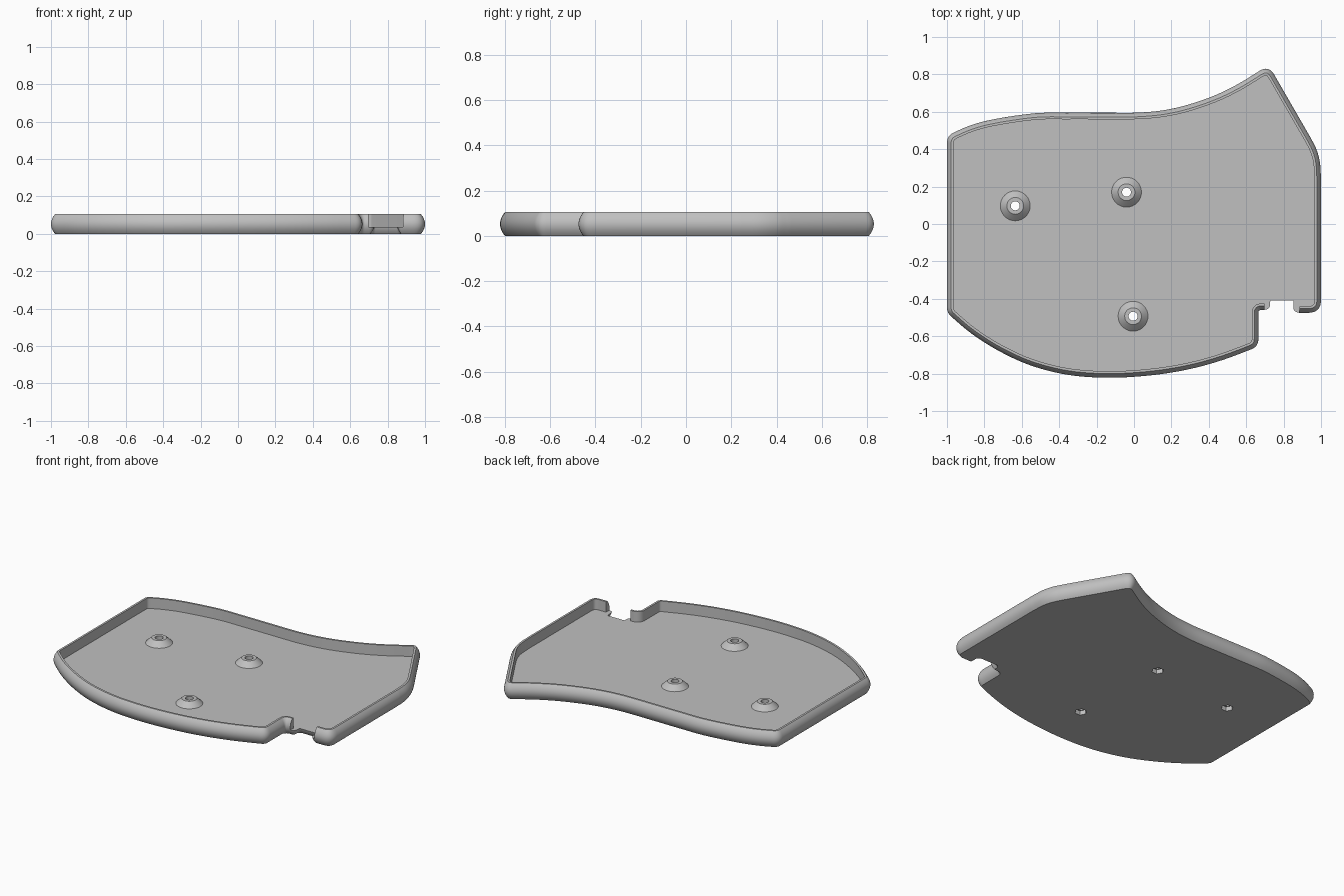
import bpy, bmesh, math
from mathutils import Vector

old = bpy.data.objects.get("Cube")
if old:
    bpy.data.objects.remove(old, do_unlink=True)

grey = bpy.data.materials.new("plain grey")
grey.use_nodes = True
COLOUR = (0.53, 0.53, 0.53, 1)
grey.diffuse_color = COLOUR
grey.node_tree.nodes["Principled BSDF"].inputs["Base Color"].default_value = COLOUR

HEIGHT, FLOOR, WALL, BULGE = 0.105, 0.037, 0.035, 0.022
POCKET, HOLE_R, POCKET_R, BOSS_R = 0.028, 0.024, 0.036, 0.08
ARC = 8  # pieces in each rounded corner
BOSSES = {"right": (-.635, .097), "middle": (-.04, .17), "front": (-.005, -.493)}


def smooth_run(pts, steps=6):
    """Sample a smooth curve through the points; two points stay a line."""
    p = [Vector(q) for q in pts]
    if len(p) == 2:
        return p
    p = [2 * p[0] - p[1]] + p + [2 * p[-1] - p[-2]]
    out = []
    for a, b, c, d in zip(p, p[1:], p[2:], p[3:]):
        for i in range(steps):
            t = i / steps
            out.append(0.5 * (2 * b + (c - a) * t + (2 * a - 5 * b + 4 * c - d) * t**2
                              + (3 * b - a - 3 * c + d) * t**3))
    return out + [p[-2]]


def outline(runs):
    """Closed outline from (points, radius of the corner at the run's end)."""
    paths = [smooth_run(pts) for pts, _ in runs]
    result = []
    for i, path in enumerate(paths):
        start_r, end_r = runs[i - 1][1], runs[i][1]
        following = paths[(i + 1) % len(paths)]
        corner = path[-1]
        result += [q for q in path[1:-1] if (q - path[0]).length > 1.2 * start_r
                   and (q - corner).length > 1.2 * end_r]

        def arm(line):
            far = next(q for q in line if (q - corner).length > 1.2 * end_r)
            return corner + (far - corner).normalized() * end_r

        a, b = arm(path[::-1]), arm(following)
        for k in range(ARC + 1):
            t = k / ARC
            result.append(a * (1 - t)**2 + corner * 2 * t * (1 - t) + b * t**2)
    return result


def inset(pts, amount):
    """Move a counter-clockwise outline inward."""
    out = []
    for i, p in enumerate(pts):
        d1 = (p - pts[i - 1]).normalized()
        d2 = (pts[(i + 1) % len(pts)] - p).normalized()
        n1, n2 = Vector((-d1.y, d1.x)), Vector((-d2.y, d2.x))
        out.append(p + (n1 + n2) * amount / (1 + n1.dot(n2)))
    return out


def circle(centre, radius, sides):
    return [(centre[0] + radius * math.cos(math.tau * i / sides),
             centre[1] + radius * math.sin(math.tau * i / sides)) for i in range(sides)]


def ring(bm, pts, z):
    return [bm.verts.new((p[0], p[1], z)) for p in pts]


def skin(bm, rings, closed=True):
    """Join rings of equal length with quads."""
    for lo, hi in zip(rings, rings[1:]):
        for i in range(len(lo) if closed else len(lo) - 1):
            j = (i + 1) % len(lo)
            bm.faces.new((lo[i], lo[j], hi[j], hi[i]))


def fill(bm, loops):
    """Fill a flat area bounded by the first loop, with the others as holes."""
    edges = []
    for loop in loops:
        for a, b in zip(loop, loop[1:] + loop[:1]):
            edges.append(bm.edges.get((a, b)) or bm.edges.new((a, b)))
    bmesh.ops.triangle_fill(bm, use_beauty=True, edges=edges, normal=(0, 0, 1))


def finish(bm, name):
    bmesh.ops.recalc_face_normals(bm, faces=bm.faces)
    mesh = bpy.data.meshes.new(name)
    bm.to_mesh(mesh)
    bm.free()
    mesh.materials.append(grey)
    obj = bpy.data.objects.new(name, mesh)
    bpy.context.collection.objects.link(obj)
    bpy.ops.object.select_all(action='DESELECT')
    obj.select_set(True)
    bpy.context.view_layer.objects.active = obj
    bpy.ops.object.shade_smooth_by_angle(angle=math.radians(30))


# Outline runs, counter-clockwise, ending with the notch
shape = outline([
    ([(.85, -.475), (1, -.475)], .07),
    ([(1, -.475), (1, .24)], .01),
    ([(1, .24), (.994, .33), (.975, .4), (.945, .46)], .01),
    ([(.945, .46), (.72, .85)], .06),
    ([(.72, .85), (.55, .745), (.4, .675), (.22, .62), (.05, .597), (-.15, .595),
      (-.35, .595), (-.53, .592), (-.75, .56), (-.88, .525), (-1, .472)], .04),
    ([(-1, .472), (-1, -.475)], .03),
    ([(-1, -.475), (-.87, -.585), (-.72, -.68), (-.55, -.757), (-.35, -.807), (-.13, -.822),
      (.1, -.808), (.3, -.775), (.48, -.725), (.665, -.655)], .04),
    ([(.665, -.655), (.665, -.46)], .015),
    ([(.665, -.46), (.73, -.46)], .033),
    ([(.73, -.46), (.73, -.41)], .006),
    ([(.73, -.41), (.85, -.41)], .006),
    ([(.85, -.41), (.85, -.475)], .033)])

# The wall stops where the notch's outer corners begin
notch_size = 4 * ARC + 2
wall_path = shape[-1:] + shape[:-notch_size - 1]
shape = wall_path + shape[-notch_size - 1:-1]
count = len(wall_path)


def bulge(z):
    return BULGE * (2 * z / HEIGHT - 1)**2


# Tray: floor slab with bulging edge, then the open wall above it
bm = bmesh.new()
slab = [ring(bm, inset(shape, bulge(z)), z) for z in (FLOOR * i / 5 for i in range(6))]
skin(bm, slab)
outer = [slab[-1][:count]]
for i in range(1, 9):
    z = FLOOR + (HEIGHT - FLOOR) * i / 8
    outer.append(ring(bm, inset(wall_path, bulge(z)), z))
inner_path = inset(wall_path, WALL)
inner = [ring(bm, inner_path, z) for z in (HEIGHT, FLOOR)]
skin(bm, outer + inner, closed=False)
for end in (0, -1):
    bm.faces.new([level[end] for level in outer + inner])

# Floor surfaces, leaving room for the bosses and nut pockets
centres = list(BOSSES.values())
fill(bm, [slab[0]] + [ring(bm, circle(c, POCKET_R, 6), 0) for c in centres])
fill(bm, [inner[1] + slab[-1][count - 1:] + slab[-1][:1]]
     + [ring(bm, circle(c, BOSS_R, 32), FLOOR) for c in centres])
finish(bm, "tray")

# Screw bosses, with through holes and hexagonal nut pockets below
PROFILE = [(BOSS_R, FLOOR), (.064, .053), (.045, .07), (HOLE_R, .07), (HOLE_R, POCKET)]
for name, centre in BOSSES.items():
    bm = bmesh.new()
    body = [ring(bm, circle(centre, r, 32), z) for r, z in PROFILE]
    skin(bm, body)
    pocket = [ring(bm, circle(centre, POCKET_R, 6), z) for z in (POCKET, 0)]
    skin(bm, pocket)
    fill(bm, [pocket[0], body[-1]])
    finish(bm, name + "_screw_boss")
